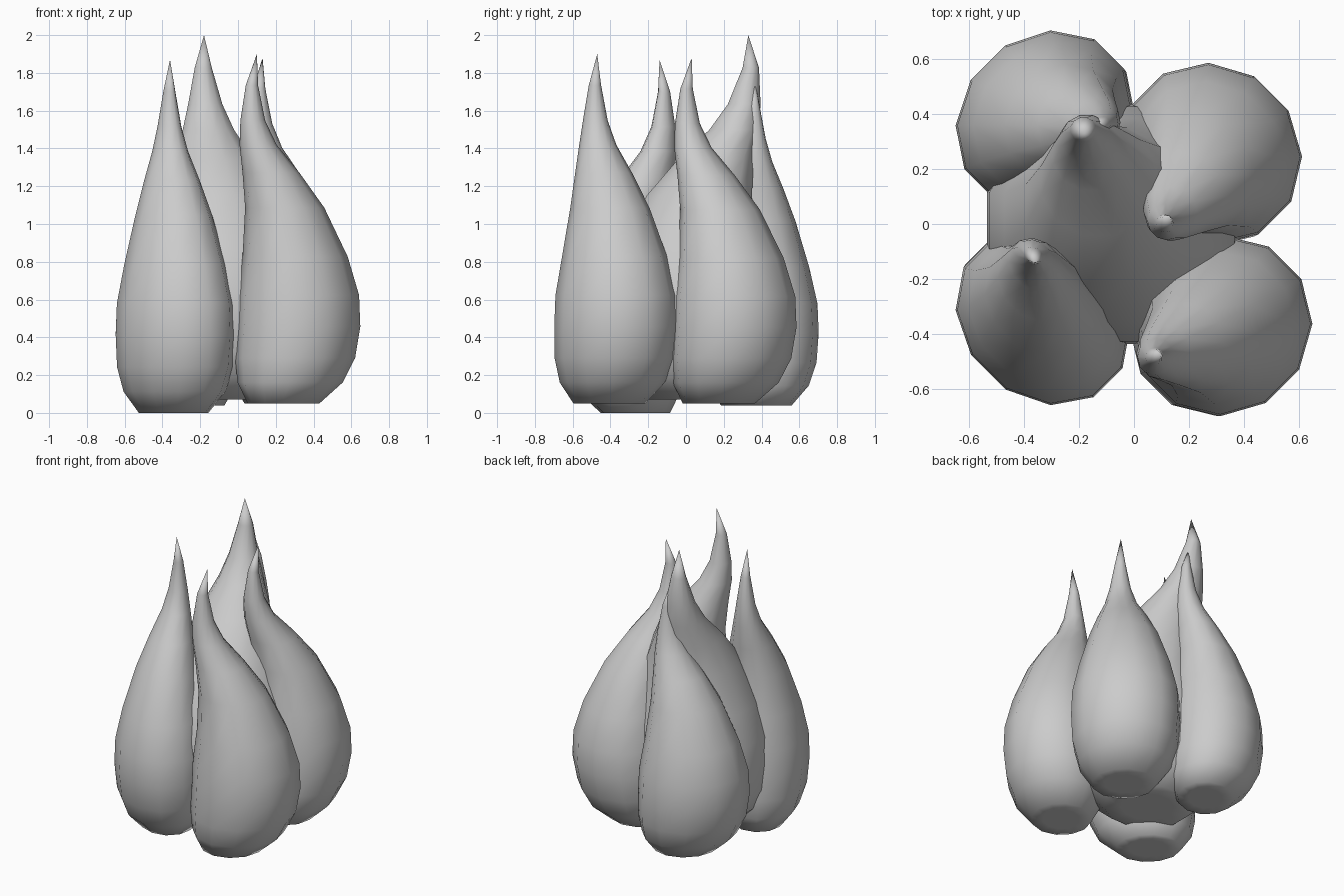
import bpy, bmesh, math

cube = bpy.data.objects.get("Cube")
if cube:
    bpy.data.objects.remove(cube, do_unlink=True)

skin = bpy.data.materials.new("pale grey")
skin.use_nodes = True
skin.diffuse_color = (0.6, 0.6, 0.6, 1)
skin.node_tree.nodes["Principled BSDF"].inputs["Base Color"].default_value = (0.6, 0.6, 0.6, 1)

SIDES = 12
# Teardrop rings: height fraction, radius fraction, lean from belly to tip
RINGS = [(0, 0.35, 0.36), (0, 0.58, 0.36), (0.06, 0.85, 0.2), (0.13, 0.97, 0.08),
         (0.22, 1, 0), (0.31, 0.98, 0), (0.42, 0.85, 0.08), (0.56, 0.64, 0.33),
         (0.66, 0.46, 0.66), (0.74, 0.3, 0.97), (0.81, 0.2, 1.1), (0.91, 0.1, 1.12)]


def clove(name, belly, radius, turn, tip, bottom, top, slouch=0):
    """Loft one teardrop whose neck leans from the belly axis to the tip.

    The oval section is turned by an angle; slouch makes the neck lean later."""
    bm = bmesh.new()
    c, s = math.cos(math.radians(turn)), math.sin(math.radians(turn))
    loops = []
    for height, size, lean in RINGS:
        lean *= 1 - slouch * (1 - height)
        cx, cy = (b + (t - b) * lean for b, t in zip(belly, tip))
        z = bottom + (top - bottom) * height
        loop = []
        for i in range(SIDES):
            a = math.tau * (i + 0.5) / SIDES
            u, v = radius[0] * size * math.cos(a), radius[1] * size * math.sin(a)
            loop.append(bm.verts.new((cx + u * c - v * s, cy + u * s + v * c, z)))
        loops.append(loop)
    for low, high in zip(loops, loops[1:]):
        for i in range(SIDES):
            j = (i + 1) % SIDES
            bm.faces.new((low[i], low[j], high[j], high[i]))
    # Close the pointed tip and the flat underside
    point = bm.verts.new((*tip, top))
    for i in range(SIDES):
        bm.faces.new((loops[-1][i], loops[-1][(i + 1) % SIDES], point))
    bm.faces.new(loops[0][::-1])
    for f in bm.faces:
        f.smooth = True
    mesh = bpy.data.meshes.new(name)
    bm.to_mesh(mesh)
    bm.free()
    mesh.materials.append(skin)
    obj = bpy.data.objects.new(name, mesh)
    bpy.context.collection.objects.link(obj)
    return obj


# Four outer cloves around one broad middle clove
clove("front_right_clove", (-0.33, -0.34), (0.29, 0.345), 45, (-0.36, -0.14), 0.0, 1.87)
clove("front_left_clove", (0.32, -0.37), (0.32, 0.335), -45, (0.1, -0.47), 0.05, 1.9)
clove("back_left_clove", (0.28, 0.255), (0.32, 0.34), 45, (0.13, 0.03), 0.05, 1.88)
clove("back_right_clove", (-0.325, 0.38), (0.3, 0.345), -45, (-0.14, 0.36), 0.04, 1.78)
clove("middle_clove", (-0.08, 0.0), (0.47, 0.45), 0, (-0.18, 0.33), 0.07, 2.0, 0.8)
